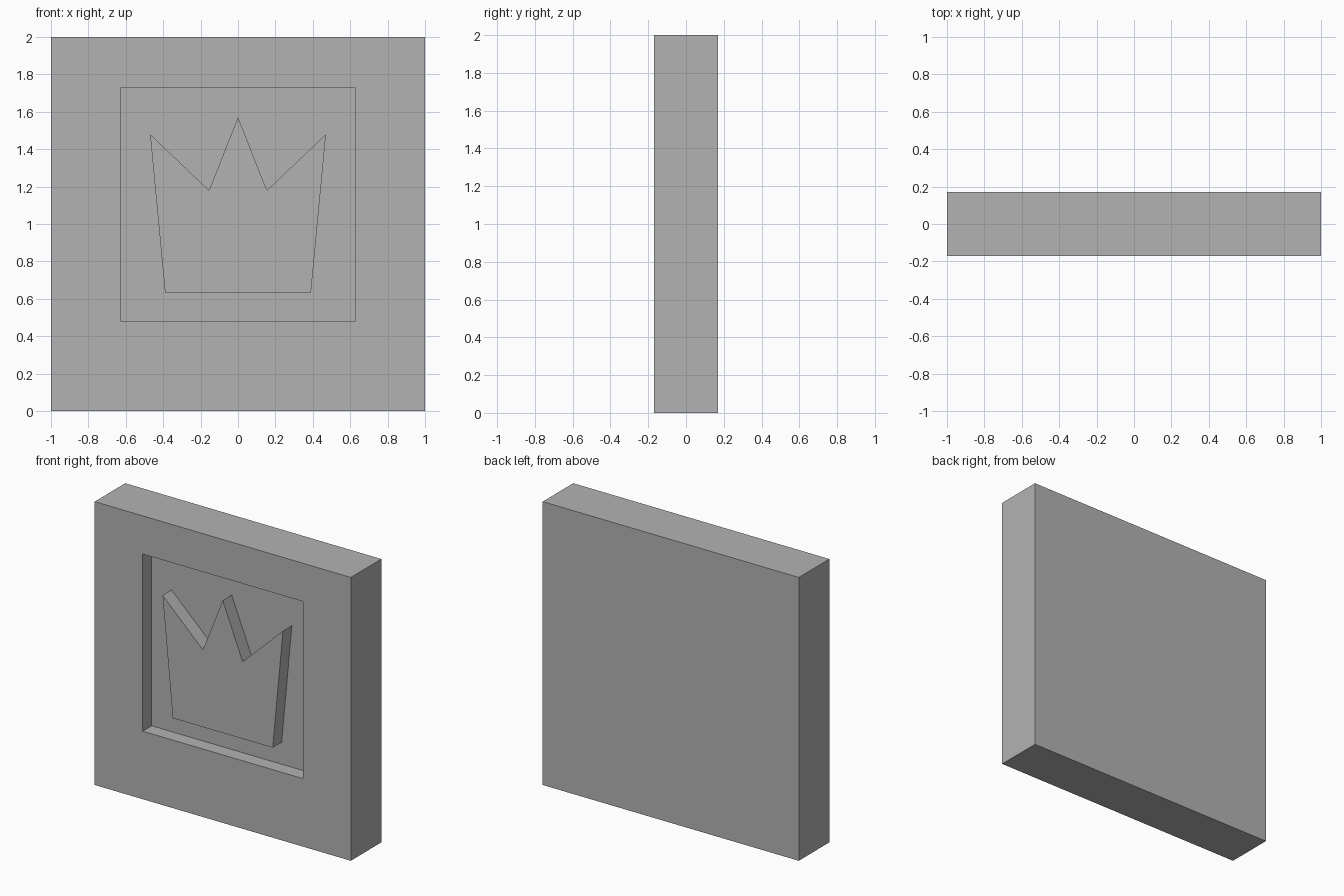
import bpy, bmesh
from mathutils import Vector

cube = bpy.data.objects.get("Cube")
if cube:
    bpy.data.objects.remove(cube, do_unlink=True)

FRONT, FLOOR, BACK = -0.17, -0.07, 0.17

grey = bpy.data.materials.new("plain grey")
grey.use_nodes = True
colour = (0.45, 0.45, 0.45, 1)
grey.diffuse_color = colour
grey.node_tree.nodes["Principled BSDF"].inputs["Base Color"].default_value = colour


def finish(name, bm):
    bmesh.ops.recalc_face_normals(bm, faces=bm.faces)
    mesh = bpy.data.meshes.new(name)
    bm.to_mesh(mesh)
    bm.free()
    mesh.materials.append(grey)
    obj = bpy.data.objects.new(name, mesh)
    bpy.context.collection.objects.link(obj)


def prism(bm, outline, y0, y1):
    """Extrude an x-z outline from y0 to y1; return the face at y0."""
    face = bm.faces.new([bm.verts.new((x, y0, z)) for x, z in outline])
    result = bmesh.ops.extrude_face_region(bm, geom=[face], use_keep_orig=True)
    moved = [v for v in result["geom"] if isinstance(v, bmesh.types.BMVert)]
    bmesh.ops.translate(bm, verts=moved, vec=(0, y1 - y0, 0))
    return face


def rectangle(half, low, high):
    return [(-half, low), (half, low), (half, high), (-half, high)]


# Slab with a square recess sunk into its front
bm = bmesh.new()
panel = prism(bm, rectangle(1, 0, 2), FRONT, BACK)
bmesh.ops.recalc_face_normals(bm, faces=bm.faces)
bmesh.ops.inset_region(bm, faces=[panel], thickness=0.3)
for vert in panel.verts:
    vert.co.x = 0.625 if vert.co.x > 0 else -0.625
    vert.co.z = 1.73 if vert.co.z > 1 else 0.48
floor = bmesh.ops.extrude_discrete_faces(bm, faces=[panel])["faces"][0]
bmesh.ops.translate(bm, verts=floor.verts, vec=Vector((0, FLOOR - FRONT, 0)))
finish("slab", bm)

# Raised crown, level with the slab front
half = [(0.155, 1.18), (0.47, 1.48), (0.39, 0.635)]
outline = [(0, 1.57)] + half + [(-x, z) for x, z in reversed(half)]
bm = bmesh.new()
prism(bm, outline, FRONT, FLOOR)
finish("crown_relief", bm)
